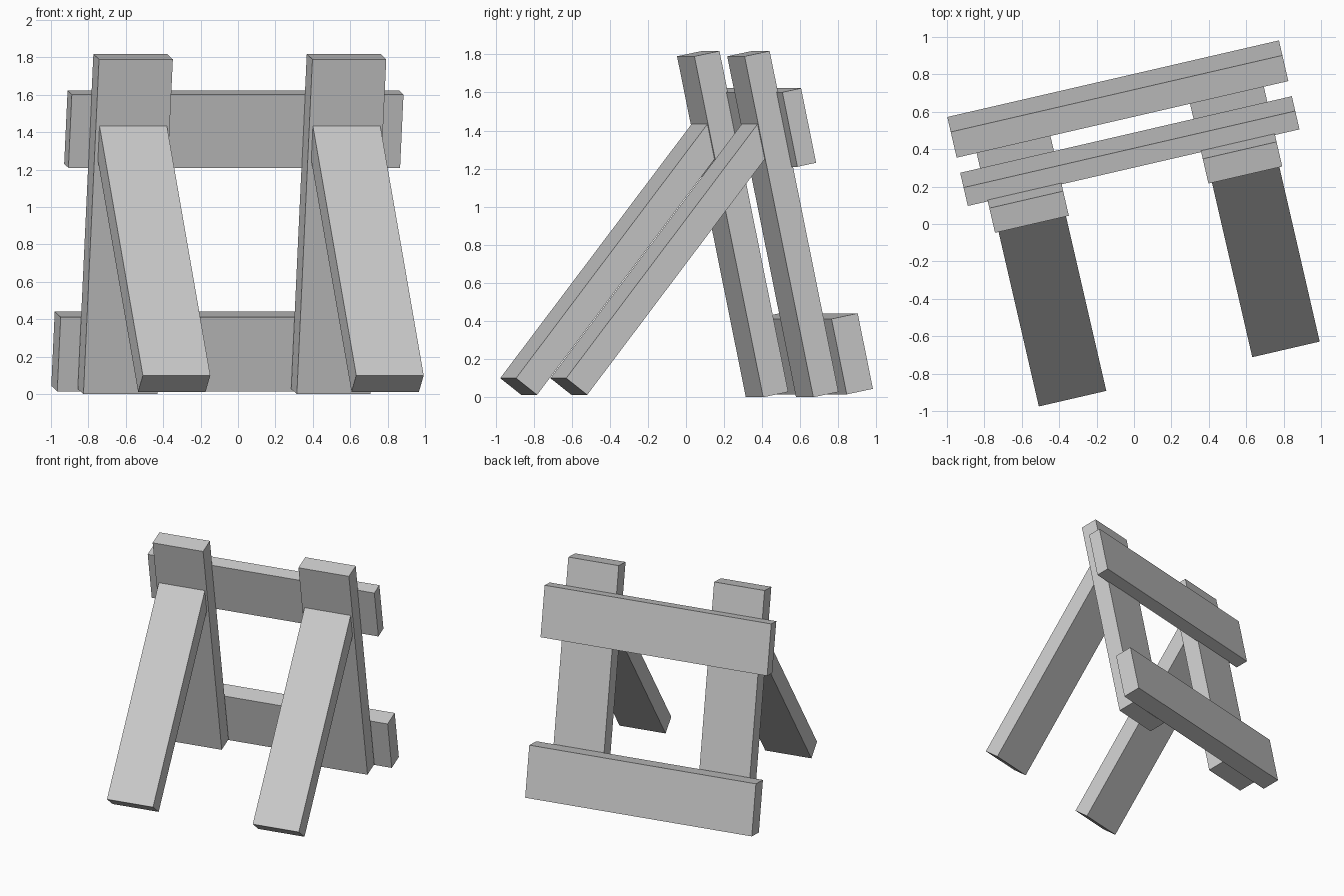
import bpy, bmesh, math
from mathutils import Matrix, Vector

if "Cube" in bpy.data.objects:
    bpy.data.objects.remove(bpy.data.objects["Cube"])

TURN = Matrix.Rotation(math.radians(13), 4, 'Z')   # whole frame is turned on its base
LEAN = math.radians(11.7)                          # uprights and rails lean forward
BRACE = math.radians(-37.7)                        # props slope back into the uprights


def plank(name, u, v, z, width, depth, length, tilt):
    """Box whose front bottom edge is centred on (u, v, z), tilted about that edge."""
    bm = bmesh.new()
    bmesh.ops.create_cube(bm, size=1)
    for vert in bm.verts:
        vert.co = Vector((vert.co.x * width,
                          (vert.co.y + 0.5) * depth,
                          (vert.co.z + 0.5) * length))
    mesh = bpy.data.meshes.new(name)
    bm.to_mesh(mesh)
    bm.free()
    obj = bpy.data.objects.new(name, mesh)
    obj.matrix_world = TURN @ Matrix.Translation((u, v, z)) @ Matrix.Rotation(tilt, 4, 'X')
    bpy.context.collection.objects.link(obj)
    return obj


# Leaning uprights, each with a sloping prop in front
for side, u in (("left", -0.532), ("right", 0.639)):
    plank(side + "_upright", u, 0.492, 0.0, 0.405, 0.138, 1.828, LEAN)
    plank(side + "_prop", u + 0.002, -0.836, 0.10, 0.37, 0.143, 1.69, BRACE)

# Cross rails on the back of the uprights
plank("upper_rail", 0.066, 0.375, 1.21, 1.82, 0.103, 0.40, LEAN)
plank("lower_rail", 0.066, 0.641, 0.015, 1.82, 0.144, 0.405, LEAN)
